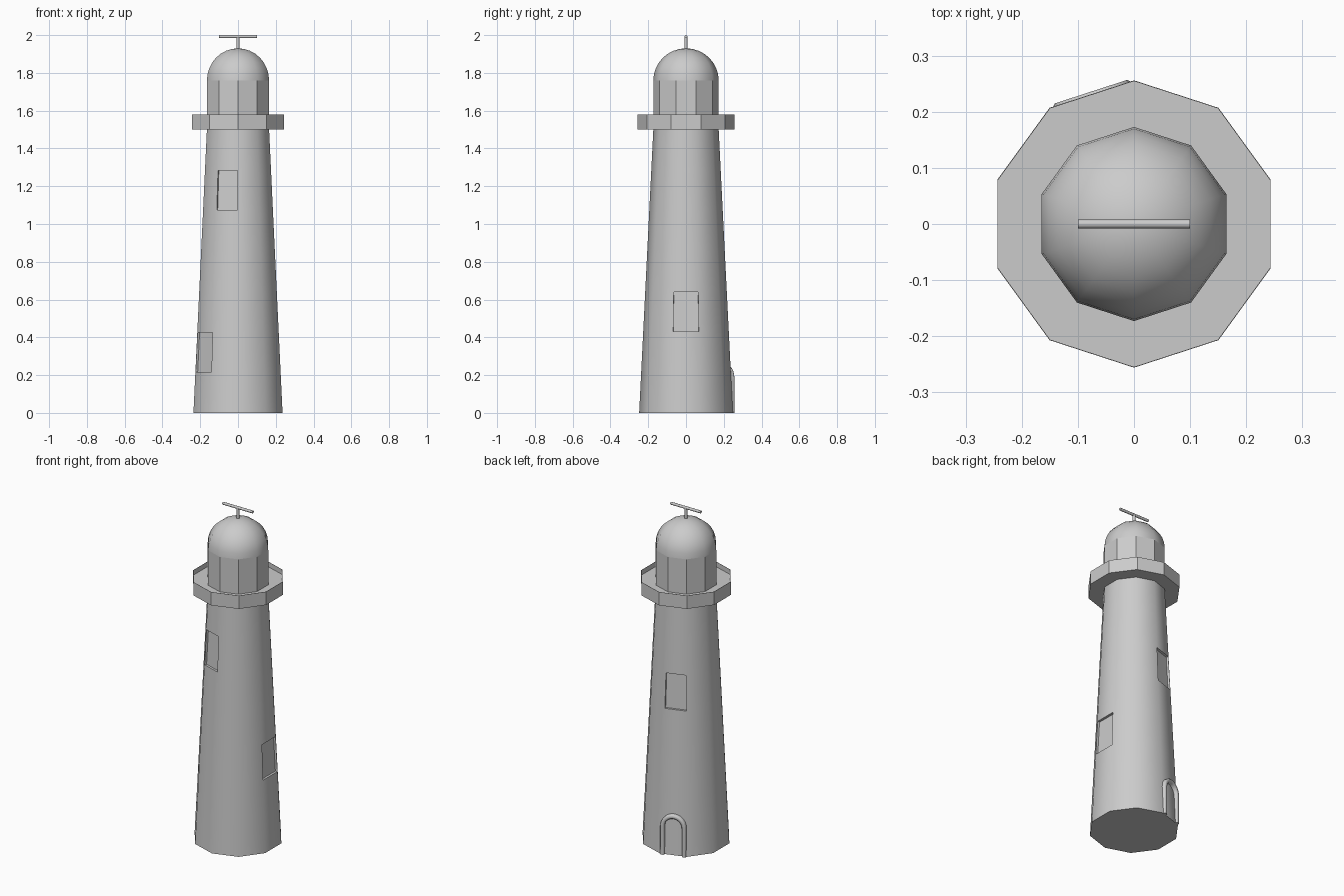
import bpy, bmesh, math
from mathutils import Vector, Matrix

if "Cube" in bpy.data.objects:
    bpy.data.objects.remove(bpy.data.objects["Cube"])

N = 10                              # sides of the tower


def finish(name, bm, angle=None):
    bmesh.ops.recalc_face_normals(bm, faces=bm.faces)
    me = bpy.data.meshes.new(name)
    bm.to_mesh(me)
    bm.free()
    ob = bpy.data.objects.new(name, me)
    bpy.context.collection.objects.link(ob)
    if angle:
        bpy.ops.object.select_all(action='DESELECT')
        ob.select_set(True)
        bpy.context.view_layer.objects.active = ob
        bpy.ops.object.shade_smooth_by_angle(angle=math.radians(angle))
    return ob


def lathe(profile, cap_bottom=True, cap_top=True):
    """Ten-sided stack of rings; returns bmesh and faces indexed by (level, side)."""
    bm = bmesh.new()
    rings = []
    for r, z in profile:
        if r < 1e-5:
            rings.append([bm.verts.new((0, 0, z))] * N)
        else:
            rings.append([bm.verts.new((r * math.sin(i * math.tau / N),
                                        -r * math.cos(i * math.tau / N), z)) for i in range(N)])
    faces = {}
    for k in range(len(rings) - 1):
        a, b = rings[k], rings[k + 1]
        for i in range(N):
            j = (i + 1) % N
            vs = [a[i], a[j], b[j], b[i]]
            faces[k, i] = bm.faces.new(list(dict.fromkeys(vs)))
    if cap_bottom:
        bm.faces.new(rings[0])
    if cap_top and profile[-1][0] > 1e-5:
        bm.faces.new(rings[-1])
    return bm, faces


# Tapered tower in seven courses, with recessed windows spiralling up
bm, faces = lathe([(0.248 - 0.075 * k / 7, 1.5 * k / 7) for k in range(8)])
bmesh.ops.recalc_face_normals(bm, faces=bm.faces)
for level, deg in ((1, -144), (2, 0), (4, 108), (5, -108)):
    side = round((deg + 90 - 18) / 36) % N
    bmesh.ops.inset_region(bm, faces=[faces[level, side]], thickness=0.003, depth=0)
    bmesh.ops.inset_region(bm, faces=[faces[level, side]], thickness=0.001, depth=-0.013)
finish("tower", bm, 40)

# Gallery with a thin raised rim
bm, _ = lathe([(0.256, 1.5), (0.256, 1.58), (0.2545, 1.58), (0.2545, 1.55)])
finish("gallery", bm)

# Lantern room
bm, _ = lathe([(0.173, 1.55), (0.173, 1.76)])
finish("lantern_room", bm)

# Dome
bm, _ = lathe([(0.173 * math.cos(t * math.pi / 16), 1.76 + 0.17 * math.sin(t * math.pi / 16))
               for t in range(9)])
finish("dome", bm, 40)


# Mast and crossbar
def rod(name, length, radius, matrix):
    b = bmesh.new()
    bmesh.ops.create_cone(b, cap_ends=True, segments=12, radius1=radius, radius2=radius,
                          depth=length, matrix=matrix)
    finish(name, b, 40)


rod("mast", 0.08, 0.008, Matrix.Translation((0, 0, 1.952)))
rod("crossbar", 0.2, 0.008,
    Matrix.Translation((0, 0, 1.992)) @ Matrix.Rotation(math.pi / 2, 4, 'Y'))

# Arched door frame on the back, left of centre
ang = math.radians(108)
normal = Vector((math.cos(ang), math.sin(ang), 0))
tangent = Vector((-math.sin(ang), math.cos(ang), 0))


def arch(half):
    pts = [(half, 0)]
    pts += [(half * math.cos(t * math.pi / 12), 0.172 + half * math.sin(t * math.pi / 12))
            for t in range(13)]
    return pts + [(-half, 0)]


bm = bmesh.new()
section = []
for half, dist in ((0.073, 0.215), (0.073, 0.243), (0.068, 0.248),
                   (0.055, 0.248), (0.05, 0.243), (0.05, 0.215)):
    section.append([bm.verts.new(normal * dist + tangent * u + Vector((0, 0, z)))
                    for u, z in arch(half)])
for k in range(len(section)):
    a, b = section[k], section[(k + 1) % len(section)]
    for i in range(len(a) - 1):
        bm.faces.new((a[i], a[i + 1], b[i + 1], b[i]))
for end in (0, -1):
    bm.faces.new([s[end] for s in section])
finish("door_frame", bm, 50)
